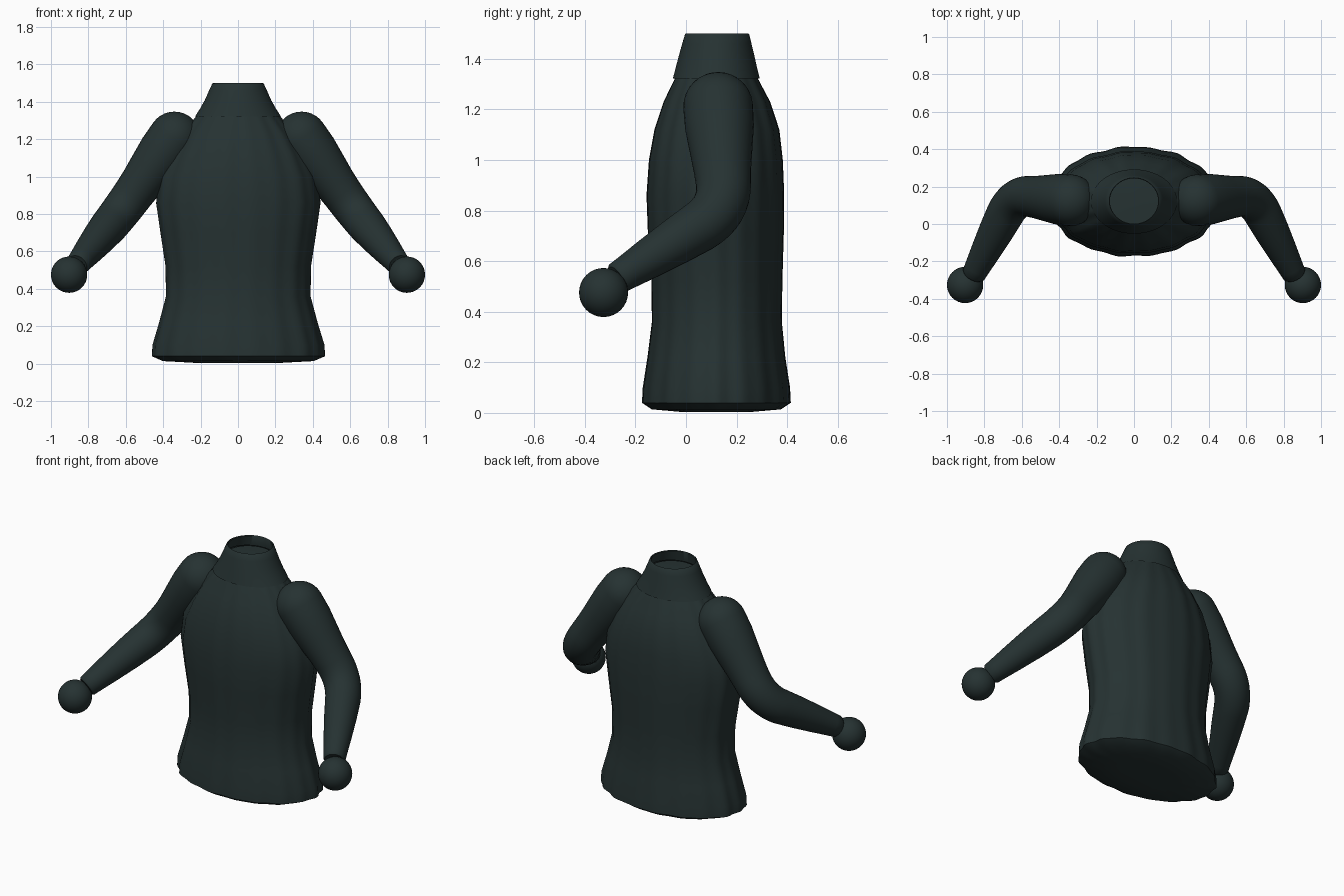
import bpy, bmesh, math
from mathutils import Vector

if "Cube" in bpy.data.objects:
    bpy.data.objects.remove(bpy.data.objects["Cube"])

cloth = bpy.data.materials.new("dark_green_grey")
cloth.diffuse_color = (0.019, 0.032, 0.032, 1)
cloth.use_nodes = True
cloth.node_tree.nodes["Principled BSDF"].inputs["Base Color"].default_value = cloth.diffuse_color
CY = 0.12  # body centre in y


def finish(name, bm, angle=40):
    bmesh.ops.recalc_face_normals(bm, faces=bm.faces)
    me = bpy.data.meshes.new(name)
    bm.to_mesh(me)
    bm.free()
    me.materials.append(cloth)
    ob = bpy.data.objects.new(name, me)
    bpy.context.collection.objects.link(ob)
    bpy.ops.object.select_all(action='DESELECT')
    ob.select_set(True)
    bpy.context.view_layer.objects.active = ob
    bpy.ops.object.shade_smooth_by_angle(angle=math.radians(angle))
    return ob


def skin(name, rings, start_cap, end_cap, angle=40):
    """Join rings of points with quads and close the chosen ends."""
    bm = bmesh.new()
    loops = [[bm.verts.new(p) for p in r] for r in rings]
    n = len(loops[0])
    for a, b in zip(loops, loops[1:]):
        for i in range(n):
            j = (i + 1) % n
            bm.faces.new((a[i], a[j], b[j], b[i]))
    if start_cap:
        bm.faces.new(loops[0])
    if end_cap:
        bm.faces.new(loops[-1])
    return finish(name, bm, angle)


def ellipse(z, rx, ry, cy=CY, ripple=0.0, n=96):
    pts = []
    for i in range(n):
        a = 2 * math.pi * i / n
        k = 1 + ripple * (math.cos(18 * a) * 0.6 + math.cos(11 * a + 0.7) * 0.4)
        pts.append((rx * k * math.cos(a), cy + ry * k * math.sin(a), z))
    return pts


# Torso: height, half width, half depth, centre y, fold depth
torso = [(0.003, 0.20, 0.13, 0.12, 0), (0.014, 0.40, 0.255, 0.12, .012),
         (0.04, 0.458, 0.293, 0.12, .018), (0.10, 0.455, 0.290, 0.12, .018),
         (0.22, 0.420, 0.272, 0.12, .015), (0.36, 0.384, 0.257, 0.122, .012),
         (0.52, 0.386, 0.259, 0.122, .012), (0.70, 0.413, 0.268, 0.118, .014),
         (0.86, 0.436, 0.272, 0.116, .014), (1.00, 0.418, 0.264, 0.118, .016),
         (1.12, 0.365, 0.246, 0.122, .018), (1.23, 0.300, 0.210, 0.122, .018),
         (1.32, 0.225, 0.165, 0.12, .014), (1.38, 0.175, 0.140, 0.12, .01),
         (1.43, 0.145, 0.130, 0.122, 0), (1.435, 0.05, 0.05, 0.122, 0)]
skin("torso", [ellipse(*r) for r in torso], True, True)

# Open collar tapering to a round neck
collar = [(1.322, 0.230, 0.172, 0.12), (1.36, 0.205, 0.162, 0.12),
          (1.41, 0.177, 0.150, 0.121), (1.46, 0.155, 0.137, 0.122),
          (1.497, 0.138, 0.127, 0.123), (1.50, 0.132, 0.124, 0.123),
          (1.495, 0.129, 0.121, 0.123), (1.432, 0.150, 0.130, 0.122)]
skin("collar", [ellipse(*r) for r in collar], False, False)


# Sleeve: domed shoulder, upper arm, soft elbow bend, forearm, closed cuff
def sleeve(name, side):
    S, E, W = Vector((.34, .127, 1.21)), Vector((.637, .155, .80)), Vector((.86, -.275, .53))
    up, low = (E - S).normalized(), (W - E).normalized()
    path = []
    for k in range(9):
        a = math.radians(4 + 86 * k / 8)
        path.append((S - up * 0.138 * math.cos(a), 0.138 * math.sin(a)))
    a, b = S.lerp(E, 0.74), E.lerp(W, 0.24)
    path += [(S.lerp(E, t), r) for t, r in ((.2, .136), (.4, .125), (.6, .114))]
    for k in range(9):
        t = k / 8
        path.append((a.lerp(E, t).lerp(E.lerp(b, t), t), .109 - .008 * t))
    path += [(E.lerp(W, t), r) for t, r in ((.45, .093), (.7, .08), (.9, .068), (.98, .064), (1, .055))]
    u = up.cross(Vector((0, 1, 0))).normalized()
    rings, prev = [], up
    for i, (p, r) in enumerate(path):
        q = path[min(i + 1, len(path) - 1)][0] - path[max(i - 1, 0)][0]
        t = q.normalized()
        u = (prev.rotation_difference(t) @ u).normalized()
        v, prev = t.cross(u), t
        ring = []
        for j in range(32):
            ang = 2 * math.pi * j / 32
            c = p + (u * math.cos(ang) + v * math.sin(ang)) * r
            ring.append((c.x * side, c.y, c.z))
        rings.append(ring)
    skin(name, rings, True, True, 50)


# Ball hand at the end of each sleeve
def hand(name, side):
    bm = bmesh.new()
    bmesh.ops.create_uvsphere(bm, u_segments=32, v_segments=16, radius=0.097)
    bmesh.ops.translate(bm, verts=bm.verts, vec=(0.903 * side, -0.326, 0.476))
    finish(name, bm)


for label, side in (("right", 1), ("left", -1)):
    sleeve(label + "_sleeve", side)
    hand(label + "_hand", side)
